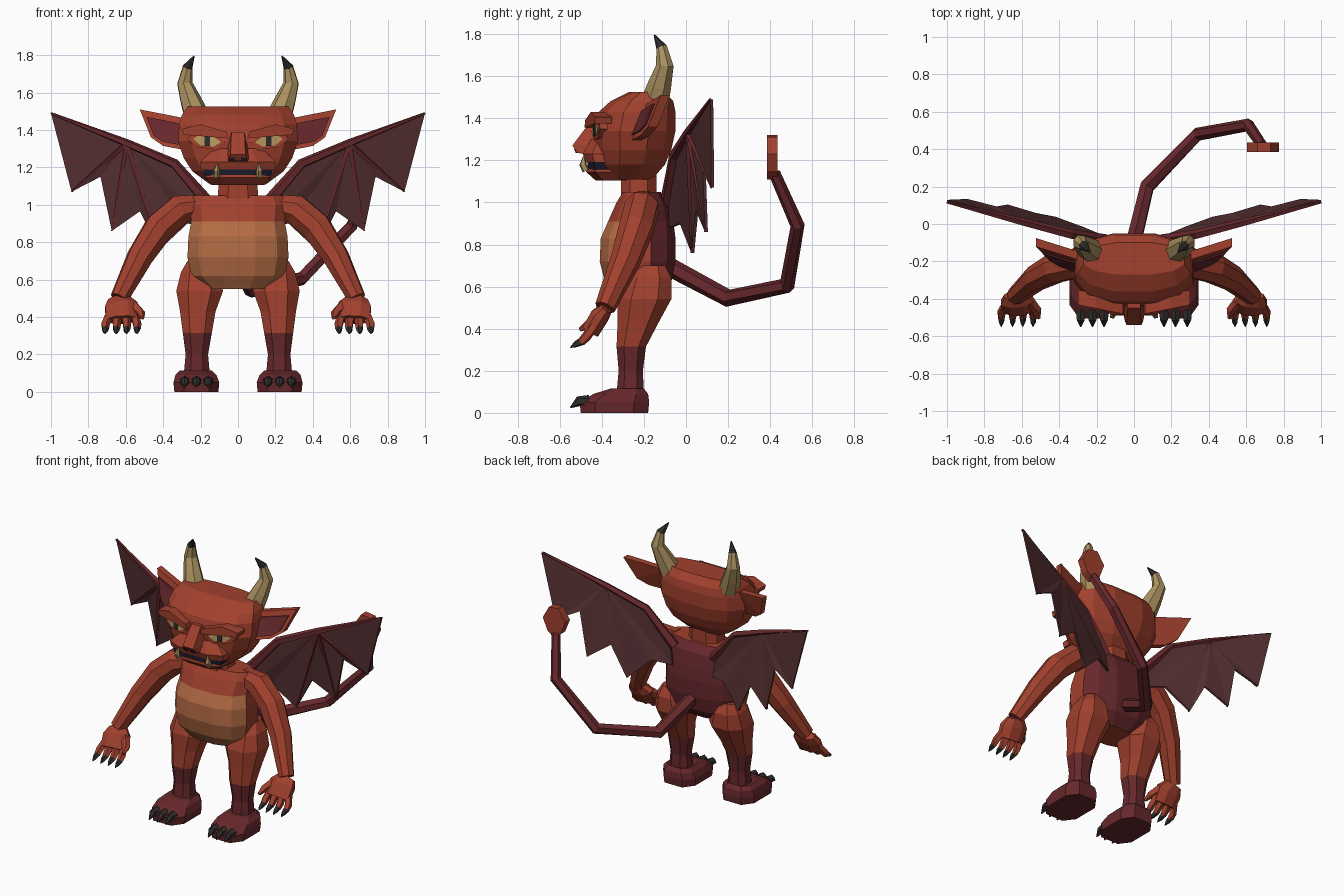
import bpy, bmesh, math
from mathutils import Vector

if "Cube" in bpy.data.objects:
    bpy.data.objects.remove(bpy.data.objects["Cube"])


def mat(name, r, g, b):
    m = bpy.data.materials.new(name)
    m.diffuse_color = (r, g, b, 1)
    m.use_nodes = True
    m.node_tree.nodes["Principled BSDF"].inputs["Base Color"].default_value = m.diffuse_color
    return m


RED = mat("red skin", .36, .052, .027)
DARK = mat("dark red skin", .135, .021, .025)
BELLY = mat("tan belly", .46, .15, .058)
HORN = mat("horn", .40, .28, .115)
CLAW = mat("black claw", .03, .027, .026)
WING = mat("wing membrane", .092, .030, .032)
MOUTH = mat("dark mouth", .012, .011, .028)
EYE = mat("yellow eye", .50, .33, .12)


def make(name, verts, faces, mats, mirror=False, rule=None):
    """Mesh object; rule(center, normal) picks the material index of a face."""
    bm = bmesh.new()
    vs = [bm.verts.new(v) for v in verts]
    for f in faces:
        bm.faces.new([vs[i] for i in f])
    bmesh.ops.recalc_face_normals(bm, faces=bm.faces)
    if rule:
        for f in bm.faces:
            f.material_index = rule(f.calc_center_median(), f.normal)
    me = bpy.data.meshes.new(name)
    bm.to_mesh(me)
    bm.free()
    for m in mats:
        me.materials.append(m)
    ob = bpy.data.objects.new(name, me)
    bpy.context.collection.objects.link(ob)
    if mirror:
        mod = ob.modifiers.new("mirror", 'MIRROR')
        mod.use_mirror_merge = False
    return ob


def loft(name, rings, mats, mirror=False, rule=None):
    n = len(rings[0])
    verts = [p for r in rings for p in r]
    faces = [list(range(n)), list(range(len(verts) - n, len(verts)))]
    for k in range(len(rings) - 1):
        for i in range(n):
            j = (i + 1) % n
            faces.append([k * n + i, k * n + j, (k + 1) * n + j, (k + 1) * n + i])
    return make(name, verts, faces, mats, mirror, rule)


def stack(name, levels, mats, mirror=False, rule=None, n=10, e=.8):
    """Rounded horizontal sections: (z, x0, x1, y0, y1)."""
    rings = []
    for z, x0, x1, y0, y1 in levels:
        ring = []
        for i in range(n):
            a = 2 * math.pi * (i + .5) / n
            c, s = math.cos(a) / math.cos(math.pi / n), math.sin(a)
            if n % 4 == 0:
                s /= math.cos(math.pi / n)
            c, s = (math.copysign(abs(v) ** e, v) for v in (c, s))
            ring.append(((x0 + x1) / 2 + c * (x1 - x0) / 2, (y0 + y1) / 2 + s * (y1 - y0) / 2, z))
        rings.append(ring)
    return loft(name, rings, mats, mirror, rule)


def tube(name, path, radii, mats, mirror=False, rule=None, n=8, flat=1.0, ref=(1, 0, 0)):
    pts = [Vector(p) for p in path]
    u, rings = Vector(ref), []
    for i, p in enumerate(pts):
        a, b = pts[max(i - 1, 0)], pts[min(i + 1, len(pts) - 1)]
        d1, d2 = (p - a).normalized(), (b - p).normalized()
        t = (d1 + d2).normalized()
        u = (u - t * u.dot(t)).normalized()
        v = t.cross(u) * flat
        rings.append([p + (u * math.cos(w) + v * math.sin(w)) * radii[i]
                      for w in (2 * math.pi * (k + .5) / n for k in range(n))])
    return loft(name, rings, mats, mirror, rule)


def plate(name, pts, thick, mats, mirror=False):
    """Prism of an outline, thickened towards +y; the outline fans from its first point."""
    n = len(pts)
    verts = list(pts) + [(x, y + thick, z) for x, y, z in pts]
    faces = []
    for i in range(1, n - 1):
        faces += [[0, i, i + 1], [n, n + i + 1, n + i]]
    faces += [[i, (i + 1) % n, n + (i + 1) % n, n + i] for i in range(n)]
    return make(name, verts, faces, mats, mirror)


# torso: tan belly in front, dark back
def torso_rule(c, nrm):
    if c.y > -.17 and c.z < 1.04:
        return 2
    return 1 if c.z < .91 and c.y < -.27 else 0


stack("torso", [(.55, -.17, .17, -.34, -.13), (.62, -.25, .25, -.385, -.07), (.72, -.27, .27, -.41, -.05),
                (.83, -.265, .265, -.405, -.05), (.91, -.25, .25, -.37, -.06), (1.0, -.26, .26, -.33, -.08),
                (1.05, -.24, .24, -.30, -.12)], [RED, BELLY, DARK], rule=torso_rule, n=12)
stack("neck", [(1.03, -.11, .11, -.31, -.14), (1.14, -.10, .10, -.31, -.14)], [RED], n=8)

# head
stack("head", [(1.11, -.15, .15, -.40, -.16), (1.18, -.245, .245, -.42, -.10), (1.25, -.29, .29, -.43, -.07),
               (1.34, -.32, .32, -.44, -.05), (1.43, -.315, .315, -.415, -.05), (1.48, -.30, .30, -.36, -.06),
               (1.525, -.27, .27, -.27, -.10)], [RED], n=12)
stack("muzzle", [(1.19, -.20, .20, -.475, -.30), (1.23, -.20, .20, -.49, -.30), (1.30, -.13, .13, -.45, -.30)],
      [RED], n=8, e=.7)
stack("mouth", [(1.14, -.17, .17, -.465, -.32), (1.20, -.19, .19, -.47, -.32)], [MOUTH], n=8, e=.7)
stack("jaw", [(1.105, -.14, .14, -.43, -.28), (1.145, -.18, .18, -.475, -.28), (1.16, -.175, .175, -.472, -.28)],
      [RED], n=8, e=.7)
tube("fang", [(.115, -.475, 1.15), (.115, -.49, 1.18), (.11, -.485, 1.22)], [.018, .018, .004], [HORN], True, n=5)

# nose with nostrils
nose = [[(-.035, -.42, 1.39), (.035, -.42, 1.39), (.035, -.45, 1.39), (-.035, -.45, 1.39)],
        [(-.065, -.42, 1.27), (.065, -.42, 1.27), (.04, -.54, 1.27), (-.04, -.54, 1.27)],
        [(-.065, -.42, 1.22), (.065, -.42, 1.22), (.05, -.515, 1.235), (-.05, -.515, 1.235)]]
loft("nose", nose, [RED])
plate("nostril", [(.015, -.532, 1.255), (.045, -.528, 1.25), (.045, -.52, 1.236), (.015, -.524, 1.236)], .01,
      [MOUTH], True)


# eyes follow the curve of the face
def face(pts, lift):
    return [(x, -.462 + .2 * x - lift, z) for x, z in pts]


plate("eye_socket", face([(.07, 1.335), (.13, 1.385), (.25, 1.385), (.27, 1.35), (.22, 1.305), (.12, 1.30)], 0),
      .05, [RED], True)
plate("eye", face([(.09, 1.335), (.13, 1.365), (.21, 1.372), (.24, 1.352), (.20, 1.318), (.13, 1.312)], .005),
      .009, [EYE], True)
plate("pupil", face([(.15, 1.315), (.15, 1.368), (.18, 1.37), (.18, 1.316)], .009), .008, [CLAW], True)
plate("brow", face([(.05, 1.355), (.06, 1.39), (.20, 1.43), (.30, 1.405), (.29, 1.375), (.20, 1.39)], .03),
      .08, [RED], True)

# ears with dark hollows
ear = [(.27, -.20, 1.46), (.27, -.27, 1.29), (.40, -.22, 1.315), (.465, -.18, 1.36), (.525, -.12, 1.51)]
plate("ear", ear, .045, [RED], True)
mid = sum((Vector(p) for p in ear), Vector()) / 5
plate("ear_hollow", [tuple(mid.lerp(Vector(p), .68) + Vector((.01, -.012, 0))) for p in ear], .009, [DARK], True)

# horns with black tips
horn = [(.22, -.15, 1.47), (.255, -.125, 1.56), (.285, -.10, 1.65), (.27, -.115, 1.735), (.235, -.15, 1.795)]
tube("horn", horn, [.07, .058, .043, .027, .004], [HORN, CLAW], True,
     lambda c, nrm: 1 if c.z > 1.74 else 0, n=7)

# arms and hands
tube("arm", [(.19, -.20, 1.0), (.31, -.21, .975), (.42, -.235, .88), (.525, -.29, .72), (.635, -.385, .50)],
     [.06, .085, .085, .072, .05], [RED], True, ref=(0, 1, 0))
tube("palm", [(.64, -.375, .50), (.625, -.41, .46), (.62, -.455, .385)], [.06, .095, .09], [RED], True, flat=.5)
for i, (x0, x1) in enumerate([(.553, .54), (.60, .595), (.645, .65), (.688, .71)]):
    tube(f"finger_{i + 1}", [(x0, -.44, .41), (x1, -.475, .36), (x1, -.50, .335)], [.025, .024, .02], [RED], True, n=5)
    tube(f"finger_claw_{i + 1}", [(x1, -.49, .343), (x1, -.525, .325), (x1, -.55, .31)], [.021, .015, .002],
         [CLAW], True, n=5)
tube("thumb", [(.56, -.41, .46), (.52, -.46, .42), (.51, -.505, .395)], [.03, .026, .01], [RED], True, n=5)

# legs and feet
stack("leg", [(.70, .16, .27, -.23, -.10), (.64, .12, .305, -.29, -.07), (.54, .08, .33, -.325, -.07),
              (.43, .12, .31, -.325, -.13), (.315, .14, .295, -.33, -.19), (.20, .16, .28, -.32, -.205),
              (.09, .15, .29, -.33, -.20)], [RED, DARK], True, lambda c, nrm: 1 if c.z < .315 else 0, n=8)
stack("foot", [(0, .105, .34, -.50, -.18), (.05, .10, .345, -.505, -.175), (.09, .115, .335, -.44, -.18),
               (.115, .14, .31, -.36, -.20)], [DARK], True, n=8, e=.65)
for i, x in enumerate((.16, .222, .285)):
    tube(f"toe_claw_{i + 1}", [(x, -.46, .055), (x, -.51, .055), (x, -.55, .025)], [.03, .024, .003], [CLAW], True, n=6)

# wings: membrane fanned from the wrist, with bones in front
wrist, tip = (.595, .01, 1.33), (1.0, .115, 1.49)
lobes = [(.89, .12, 1.07), (.675, .09, .86), (.42, .025, .76)]
outline = [wrist, tip, lobes[0], (.735, .08, 1.15), lobes[1], (.525, .045, .965), lobes[2],
           (.27, -.03, .90), (.15, -.08, .88), (.17, -.085, 1.02), (.34, -.05, 1.23)]
plate("wing_membrane", outline, .014, [WING], True)
tube("wing_arm", [(.15, -.09, 1.0), (.34, -.055, 1.22), wrist, tip], [.035, .027, .022, .006], [DARK], True, n=5)
for i, p in enumerate(lobes):
    tube(f"wing_finger_{i + 1}", [wrist, p], [.018, .005], [DARK], True, n=4)

# tail with a flat spade
tube("tail", [(0, -.09, .70), (.07, .20, .545), (.34, .48, .605), (.61, .53, .89), (.685, .42, 1.14)],
     [.045, .042, .038, .034, .028], [DARK], n=6)
plate("tail_spade", [(.69, .385, 1.11), (.64, .385, 1.15), (.605, .385, 1.24), (.66, .385, 1.32),
                     (.73, .385, 1.31), (.775, .385, 1.23), (.74, .385, 1.15)], .05, [RED])
